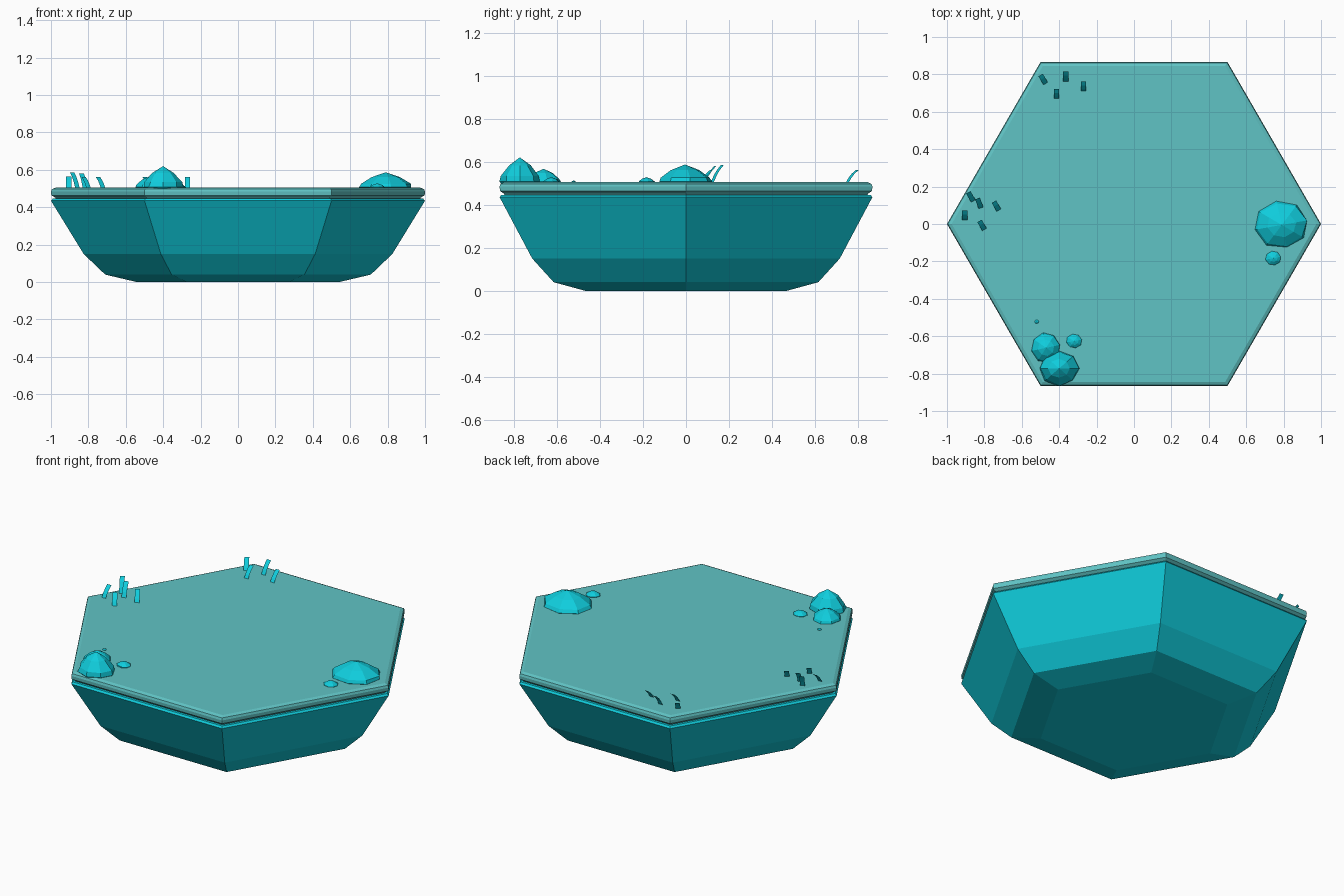
import bpy, bmesh, math, random
from mathutils import Matrix

if "Cube" in bpy.data.objects:
    bpy.data.objects.remove(bpy.data.objects["Cube"])

random.seed(4)


def material(name, rgb):
    m = bpy.data.materials.new(name)
    m.diffuse_color = (*rgb, 1)
    m.use_nodes = True
    m.node_tree.nodes["Principled BSDF"].inputs["Base Color"].default_value = m.diffuse_color
    return m


CYAN = material("bright cyan", (0.005, 0.61, 0.72))
TEAL = material("soft teal", (0.117, 0.55, 0.556))


def finish(bm, name, mat, closed=True):
    if closed:
        bmesh.ops.recalc_face_normals(bm, faces=bm.faces)
    me = bpy.data.meshes.new(name)
    bm.to_mesh(me)
    bm.free()
    ob = bpy.data.objects.new(name, me)
    me.materials.append(mat)
    bpy.context.collection.objects.link(ob)
    return ob


def lathe(name, profile, sides, mat, centre=(0, 0), stretch=(1, 1), turn=0, jitter=0):
    """Stack of polygon rings (radius, z), capped at both ends."""
    bm = bmesh.new()
    rings = []
    for r, z in profile:
        ring = []
        for i in range(sides):
            a = turn + math.tau * i / sides
            k = r * (1 + random.uniform(-jitter, jitter))
            ring.append(bm.verts.new((centre[0] + k * stretch[0] * math.cos(a),
                                      centre[1] + k * stretch[1] * math.sin(a), z)))
        rings.append(ring)
    for lo, hi in zip(rings, rings[1:]):
        for i in range(sides):
            j = (i + 1) % sides
            bm.faces.new((lo[i], lo[j], hi[j], hi[i]))
    bm.faces.new(rings[0][::-1])
    bm.faces.new(rings[-1])
    bmesh.ops.remove_doubles(bm, verts=bm.verts, dist=1e-5)
    return finish(bm, name, mat)


# Hexagonal ground body and the bevelled slab on top
lathe("ground_body", [(0.54, 0), (0.71, 0.04), (0.825, 0.15), (1.0, 0.435), (0.99, 0.446)], 6, CYAN)
lathe("top_slab", [(0.968, 0.44), (0.978, 0.452), (0.998, 0.464), (1.0, 0.484),
                   (0.995, 0.497), (0.975, 0.505)], 6, TEAL)


# Low-poly rocks: x, y, x radius, y radius, top height
def rock(name, x, y, rx, ry, top, turn=0.2, jitter=0.04):
    h = top - 0.505
    lathe(name, [(0.8, 0.485), (1.0, 0.507), (0.93, 0.505 + h * 0.25),
                 (0.55, 0.505 + h * 0.68), (0, top)], 8, CYAN, (x, y), (rx, ry), turn, jitter)


rock("rock_right_large", 0.79, -0.005, 0.143, 0.126, 0.587)
rock("rock_right_small", 0.745, -0.183, 0.042, 0.038, 0.528)
rock("rock_front_large", -0.40, -0.772, 0.106, 0.092, 0.62, 0)
rock("rock_front_medium", -0.47, -0.662, 0.078, 0.082, 0.567)
rock("rock_front_small", -0.32, -0.626, 0.042, 0.038, 0.528)
rock("pebble", -0.52, -0.522, 0.012, 0.011, 0.513)


# Grass blades: short curved strips leaning towards the back
def blade(name, x, y, turn, height, width=0.027):
    bm = bmesh.new()
    rows = [(-0.028, 0.50), (-0.012, 0.50 + height * 0.4),
            (0.006, 0.50 + height * 0.72), (0.028, 0.50 + height)]
    pts = [[bm.verts.new((s * width / 2, d, z)) for s in (-1, 1)] for d, z in rows]
    for a, b in zip(pts, pts[1:]):
        bm.faces.new((a[0], a[1], b[1], b[0]))
    bm.transform(Matrix.Translation((x, y, 0)) @ Matrix.Rotation(math.radians(turn), 4, 'Z'))
    finish(bm, name, CYAN, closed=False)


BLADES = [(-0.905, 0.045, 0, 0.065), (-0.872, 0.145, 30, 0.085), (-0.827, 0.11, 20, 0.08),
          (-0.735, 0.095, 30, 0.062), (-0.812, -0.008, 30, 0.062),
          (-0.485, 0.772, 30, 0.062), (-0.365, 0.787, 0, 0.075),
          (-0.415, 0.695, 0, 0.065), (-0.27, 0.735, 0, 0.062)]
for n, b in enumerate(BLADES, 1):
    blade(f"grass_blade_{n}", *b)
